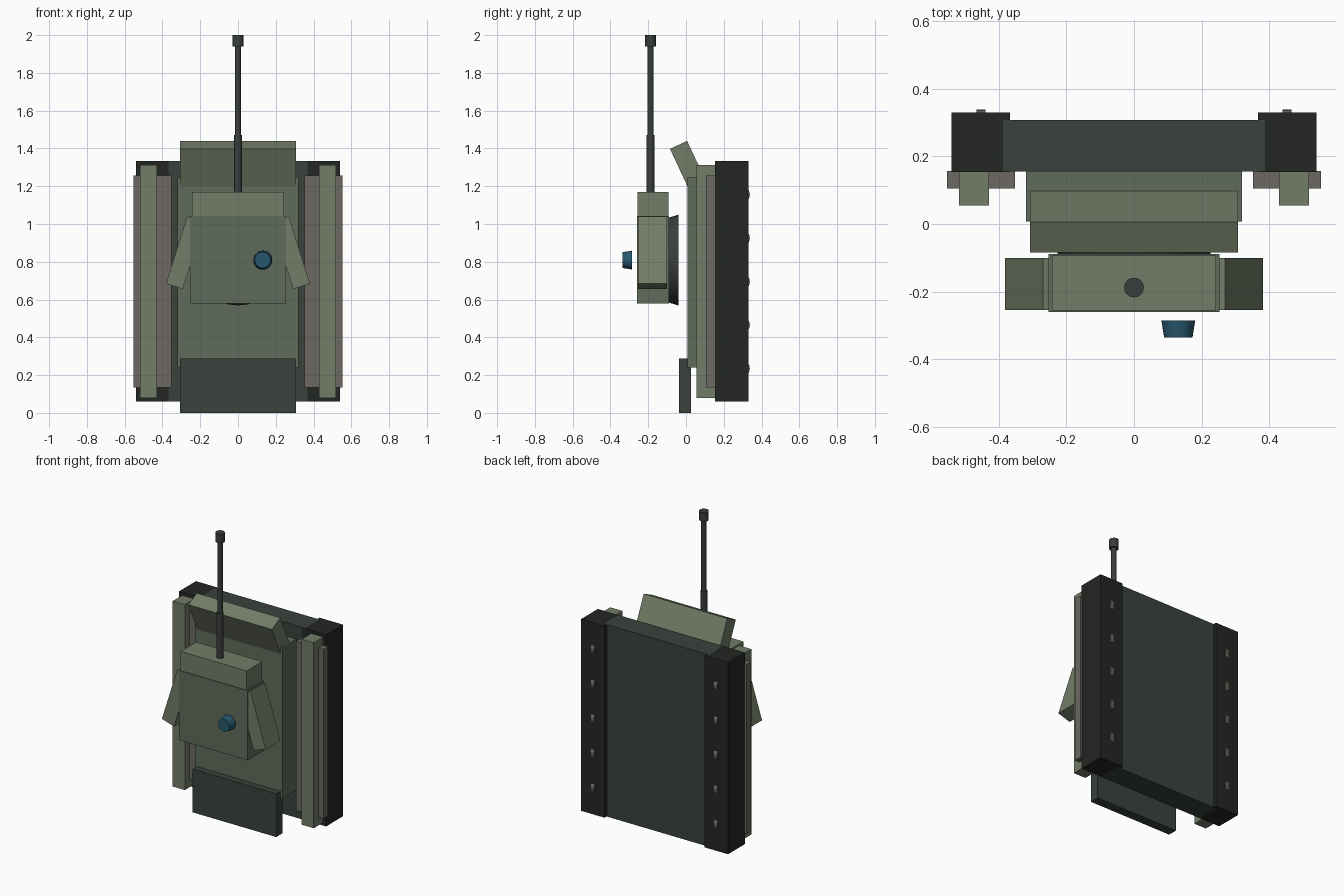
import bpy
from math import radians, pi

if "Cube" in bpy.data.objects:
    bpy.data.objects.remove(bpy.data.objects["Cube"])


def material(name, r, g, b):
    m = bpy.data.materials.new(name)
    m.diffuse_color = (r, g, b, 1)
    m.use_nodes = True
    m.node_tree.nodes["Principled BSDF"].inputs["Base Color"].default_value = m.diffuse_color
    return m


LIGHT = material("light_green", 0.17, 0.205, 0.136)
MID = material("mid_green", 0.115, 0.15, 0.105)
DARK = material("dark_green", 0.041, 0.054, 0.045)
BLACK = material("track_black", 0.017, 0.019, 0.017)
BROWN = material("grey_brown", 0.15, 0.141, 0.122)
METAL = material("gun_metal", 0.04, 0.047, 0.045)
BLUE = material("lens_blue", 0.021, 0.098, 0.156)


def block(name, x, y, z, mat):
    """Box from (min, max) ranges on each axis."""
    lo, hi = zip(x, y, z)
    bpy.ops.mesh.primitive_cube_add(size=1, location=[(a + b) / 2 for a, b in zip(lo, hi)])
    o = bpy.context.object
    o.name = name
    o.scale = [b - a for a, b in zip(lo, hi)]
    o.data.materials.append(mat)
    return o


def tilted(name, loc, size, rot, mat):
    bpy.ops.mesh.primitive_cube_add(size=1, location=loc, rotation=rot)
    o = bpy.context.object
    o.name = name
    o.scale = size
    o.data.materials.append(mat)
    return o


def drum(name, loc, r1, r2, depth, rot, mat, sides=24):
    """Cylinder or truncated cone, r1 at its local bottom."""
    bpy.ops.mesh.primitive_cone_add(vertices=sides, radius1=r1, radius2=r2, depth=depth,
                                    location=loc, rotation=rot)
    o = bpy.context.object
    o.name = name
    o.data.materials.append(mat)
    bpy.ops.object.shade_smooth_by_angle(angle=radians(35))
    return o


# Hull
block("lower_hull", (-0.388, 0.388), (0.155, 0.307), (0.059, 1.334), DARK)
block("upper_hull", (-0.32, 0.32), (0.008, 0.16), (0.24, 1.245), MID)
tilted("front_plate", (0, 0.024, 1.283), (0.614, 0.1, 0.3), (radians(25), 0, 0), LIGHT)
block("rear_plate", (-0.307, 0.307), (-0.037, 0.026), (0, 0.287), DARK)

# Running gear on both sides
for side, s in (("left", -1), ("right", 1)):
    def span(a, b):
        return tuple(sorted((s * a, s * b)))
    block(side + "_track", span(0.367, 0.54), (0.154, 0.33), (0.06, 1.333), BLACK)
    block(side + "_skirt", span(0.352, 0.553), (0.105, 0.156), (0.134, 1.257), BROWN)
    block(side + "_fender", span(0.429, 0.518), (0.055, 0.155), (0.08, 1.312), LIGHT)
    for i in range(5):
        drum(f"{side}_wheel_{i + 1}", (s * 0.452, 0.293, 0.235 + i * 0.23), 0.045, 0.045,
             0.026, (0, pi / 2, 0), BROWN)

# Turret
drum("turret_ring", (0, -0.067, 0.809), 0.224, 0.24, 0.052, (-pi / 2, 0, 0), METAL, 32)
block("turret_body", (-0.253, 0.253), (-0.26, -0.089), (0.58, 1.042), MID)
block("turret_front", (-0.243, 0.243), (-0.256, -0.093), (0.95, 1.17), LIGHT)
for side, s in (("left", -1), ("right", 1)):
    tilted(side + "_turret_cheek", (s * 0.281, -0.177, 0.848), (0.093, 0.154, 0.373),
           (0, radians(-17.4 * s), 0), LIGHT)

# Gun
drum("gun_sleeve", (0, -0.188, 1.31), 0.021, 0.021, 0.32, (0, 0, 0), METAL)
drum("gun_barrel", (0, -0.188, 1.56), 0.017, 0.017, 0.82, (0, 0, 0), METAL)
drum("muzzle", (0, -0.188, 1.97), 0.029, 0.029, 0.06, (0, 0, 0), METAL)

# Sight lens
drum("sight_lens", (0.131, -0.31, 0.809), 0.042, 0.05, 0.05, (-pi / 2, 0, 0), BLUE)
